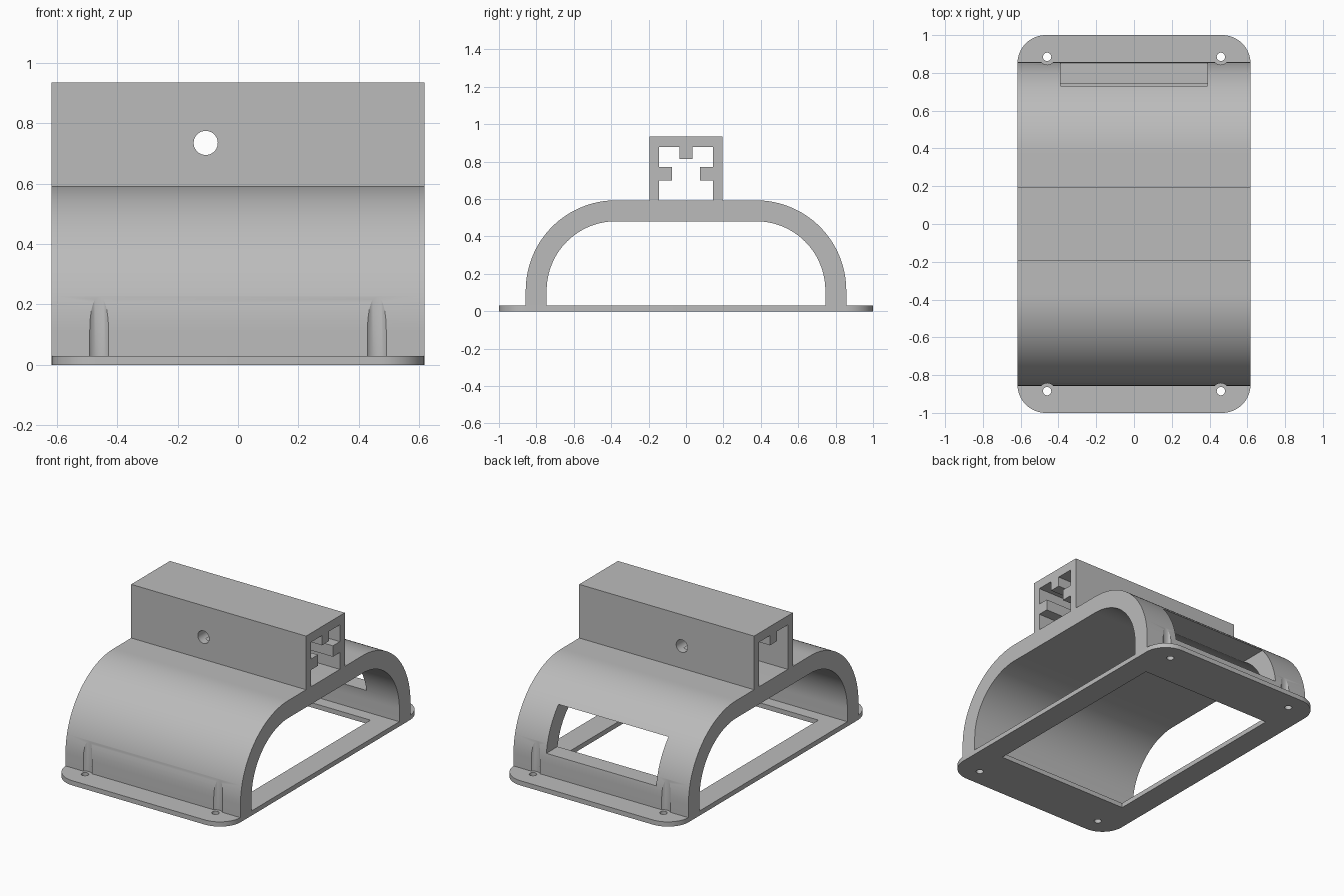
import bpy, bmesh, math
from mathutils import Vector

if "Cube" in bpy.data.objects:
    bpy.data.objects.remove(bpy.data.objects["Cube"])

HALF_X = 0.617          # half width of the whole bracket
WALL_Y, TOP_Z = 0.857, 0.593
ARC_Y, ARC_Z = 0.375, 0.111

grey = bpy.data.materials.new("plain grey")
grey.use_nodes = True
colour = (0.5, 0.5, 0.5, 1)
grey.diffuse_color = colour
grey.node_tree.nodes["Principled BSDF"].inputs["Base Color"].default_value = colour


def prism(name, points, direction):
    """Closed outline of 3D points, extruded along a direction."""
    bm = bmesh.new()
    face = bm.faces.new([bm.verts.new(p) for p in points])
    out = bmesh.ops.extrude_face_region(bm, geom=[face])
    moved = [v for v in out["geom"] if isinstance(v, bmesh.types.BMVert)]
    bmesh.ops.translate(bm, verts=moved, vec=Vector(direction))
    bmesh.ops.recalc_face_normals(bm, faces=bm.faces)
    mesh = bpy.data.meshes.new(name)
    bm.to_mesh(mesh)
    bm.free()
    obj = bpy.data.objects.new(name, mesh)
    bpy.context.collection.objects.link(obj)
    mesh.materials.append(grey)
    return obj


def side_prism(name, outline, x0=-HALF_X, x1=HALF_X):
    return prism(name, [(x0, y, z) for y, z in outline], (x1 - x0, 0, 0))


def box(name, x, y, z):
    return side_prism(name, [(y[0], z[0]), (y[1], z[0]), (y[1], z[1]), (y[0], z[1])], *x)


def arc(cx, cy, r, start, end, steps):
    angles = [math.radians(start + (end - start) * i / steps) for i in range(steps + 1)]
    return [(cx + r * math.cos(a), cy + r * math.sin(a)) for a in angles]


def cylinder_z(x, y, r, z0, z1):
    ring = arc(x, y, r, 0, 360, 40)[:-1]
    return prism("cutter", [(px, py, z0) for px, py in ring], (0, 0, z1 - z0))


def cut(obj, cutters):
    for cutter in cutters:
        mod = obj.modifiers.new("cut", "BOOLEAN")
        mod.operation, mod.solver, mod.object = "DIFFERENCE", "EXACT", cutter
        cutter.hide_render = True
    bpy.context.view_layer.update()
    graph = bpy.context.evaluated_depsgraph_get()
    mesh = bpy.data.meshes.new_from_object(obj.evaluated_get(graph))
    obj.modifiers.clear()
    obj.data = mesh
    for cutter in cutters:
        bpy.data.objects.remove(cutter)


def mirrored(points):
    return points + [(-y, z) for y, z in reversed(points)]


screws = [(sx * 0.46, sy * 0.885) for sx in (-1, 1) for sy in (-1, 1)]

# Flange plate with rounded corners, central opening and screw holes
r = 0.15
corners = [(1, 1, 0), (-1, 1, 90), (-1, -1, 180), (1, -1, 270)]
outline = []
for sx, sy, start in corners:
    outline += arc(sx * (HALF_X - r), sy * (1 - r), r, start, start + 90, 16)
plate = prism("base_plate", [(x, y, 0) for x, y in outline], (0, 0, 0.03))
cut(plate, [box("cutter", (-0.467, 0.467), (-0.667, 0.667), (-0.1, 0.1))]
    + [cylinder_z(x, y, 0.022, -0.1, 0.1) for x, y in screws])

# Arched shell: outer and inner halves mirrored about the middle
outer = [(WALL_Y, 0.029)] + arc(ARC_Y, ARC_Z, WALL_Y - ARC_Y, 0, 90, 32)
inner = [(0.745, 0.029)] + arc(ARC_Y, ARC_Z, 0.37, 0, 90, 32)
shell = side_prism("arched_shell", mirrored(outer) + mirrored(inner)[::-1])
# Rear window and screwdriver grooves
cut(shell, [box("cutter", (-0.388, 0.388), (0.4, 1.1), (0.17, 0.436))]
    + [cylinder_z(x, y, 0.042, 0, 0.5) for x, y in screws])


def hole_cutter():
    ring = arc(-0.107, 0.735, 0.04, 0, 360, 40)[:-1]
    return prism("cutter", [(x, -0.5, z) for x, z in ring], (0, 1, 0))


# Mounting rail: hollow channel with a top rib and a cross hole
rail_outer = [(0.195, TOP_Z), (0.195, 0.935)]
rail_inner = [(0.145, TOP_Z), (0.145, 0.877), (0.035, 0.877), (0.035, 0.815)]
rail = side_prism("mounting_rail", mirrored(rail_outer) + mirrored(rail_inner)[::-1])
cut(rail, [hole_cutter()])

# Side ribs inside the rail, stopping short of one end
ribs = []
for label, s in (("front", -1), ("back", 1)):
    rib = box(label + "_rail_rib", (-0.3, HALF_X), sorted((s * 0.075, s * 0.146)), (0.7, 0.77))
    cut(rib, [hole_cutter()])
    ribs.append(rib)

# Smooth curved faces, keep hard edges crisp
bpy.ops.object.select_all(action="DESELECT")
for obj in [plate, shell, rail] + ribs:
    obj.select_set(True)
bpy.context.view_layer.objects.active = shell
bpy.ops.object.shade_smooth_by_angle(angle=math.radians(25))
